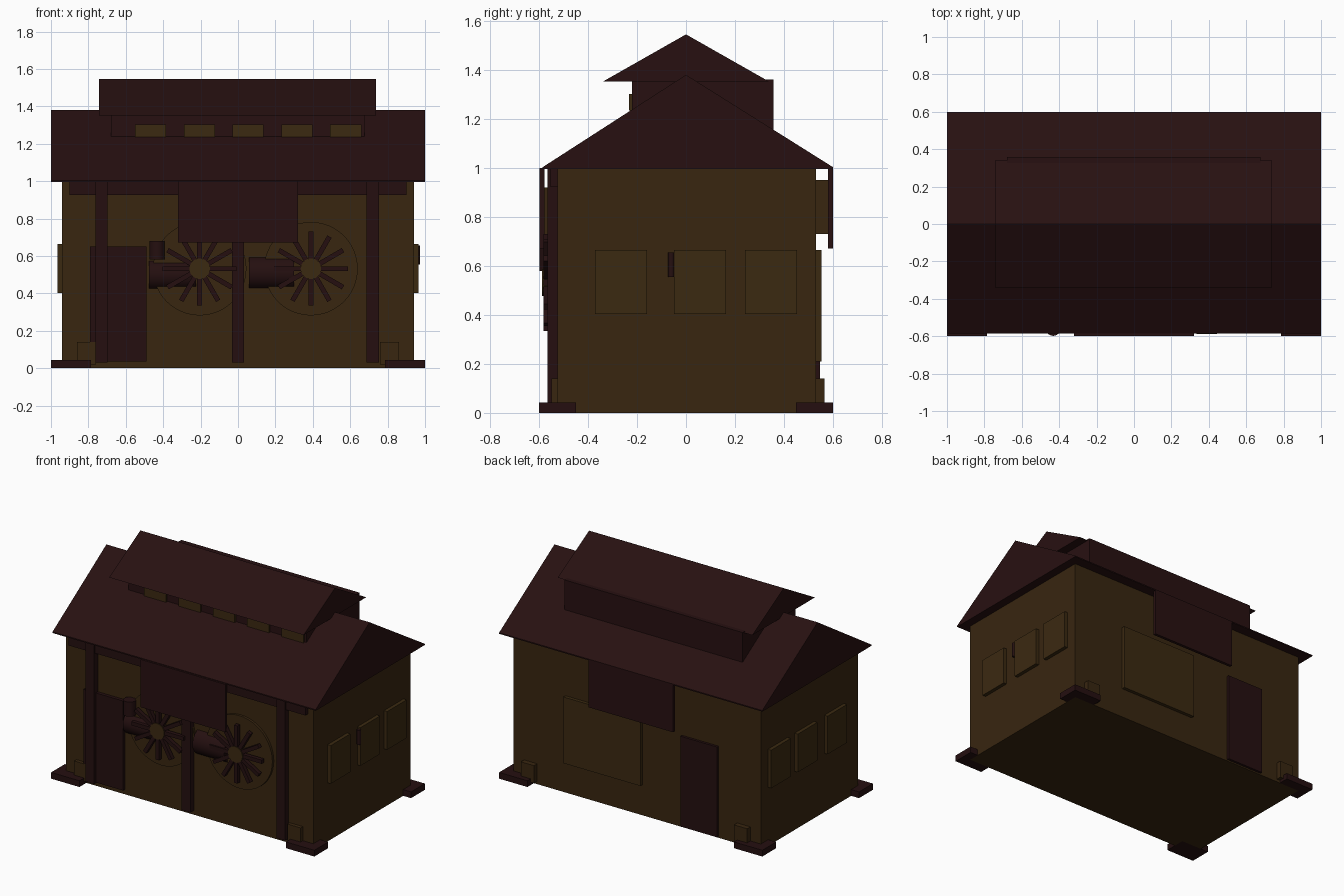
import bpy, bmesh, math
from mathutils import Matrix, Vector

if "Cube" in bpy.data.objects:
    bpy.data.objects.remove(bpy.data.objects["Cube"])


def material(name, rgb):
    m = bpy.data.materials.new(name)
    m.diffuse_color = (*rgb, 1)
    m.use_nodes = True
    m.node_tree.nodes["Principled BSDF"].inputs["Base Color"].default_value = m.diffuse_color
    return m


WALL = material("brown wall", (0.040, 0.0190, 0.0050))
PALE = material("window brown", (0.044, 0.0225, 0.0055))
ROOF = material("dark red roof", (0.0205, 0.0052, 0.0055))
TRIM = material("dark red trim", (0.0180, 0.0048, 0.0050))


def finish(name, bm, mat):
    bmesh.ops.recalc_face_normals(bm, faces=bm.faces[:])
    me = bpy.data.meshes.new(name)
    bm.to_mesh(me)
    bm.free()
    me.materials.append(mat)
    ob = bpy.data.objects.new(name, me)
    bpy.context.collection.objects.link(ob)
    return ob


def add_box(bm, x0, x1, y0, y1, z0, z1, rot=None):
    m = Matrix.Translation(((x0 + x1) / 2, (y0 + y1) / 2, (z0 + z1) / 2)) @ \
        Matrix.Diagonal((x1 - x0, y1 - y0, z1 - z0, 1))
    bmesh.ops.create_cube(bm, size=1, matrix=(rot @ m) if rot else m)


def box(name, mat, *dims):
    bm = bmesh.new()
    add_box(bm, *dims)
    return finish(name, bm, mat)


def extrude_x(name, mat, pts, x0, x1):
    """Extrude a (y, z) profile along x."""
    bm = bmesh.new()
    f = bm.faces.new([bm.verts.new((x0, y, z)) for y, z in pts])
    r = bmesh.ops.extrude_face_region(bm, geom=[f])
    vs = [v for v in r["geom"] if isinstance(v, bmesh.types.BMVert)]
    bmesh.ops.translate(bm, verts=vs, vec=(x1 - x0, 0, 0))
    return finish(name, bm, mat)


def cylinder(name, mat, center, radius, depth, axis, sides=24):
    rot = Vector((0, 0, 1)).rotation_difference(Vector(axis)).to_matrix().to_4x4()
    bm = bmesh.new()
    bmesh.ops.create_cone(bm, cap_ends=True, segments=sides, radius1=radius,
                          radius2=radius, depth=depth,
                          matrix=Matrix.Translation(center) @ rot)
    ob = finish(name, bm, mat)
    for p in ob.data.polygons:
        p.use_smooth = len(p.vertices) == 4
    return ob


# Main hall and roofs
box("hall_walls", WALL, -0.94, 0.94, -0.525, 0.53, 0.0, 1.005)
extrude_x("main_roof", ROOF, [(-0.585, 0.995), (0.6, 0.995), (0.6, 1.003), (0.0, 1.38), (-0.585, 1.003)], -1, 1)
extrude_x("roof_monitor", ROOF, [(-0.22, 1.1), (0.357, 1.1), (0.357, 1.36), (-0.22, 1.36)], -0.68, 0.675)
extrude_x("monitor_roof", ROOF, [(-0.34, 1.352), (0.34, 1.352), (0.0, 1.545)], -0.742, 0.737)
for i in range(5):
    x = -0.468 + i * 0.261
    box("monitor_window", PALE, x - 0.083, x + 0.083, -0.232, -0.215, 1.235, 1.302)

# Corner feet and blocks
for sx in (-1, 1):
    for sy in (-1, 1):
        x0, x1 = sorted((sx * 0.785, sx))
        y0, y1 = sorted((sy * 0.45, sy * 0.6))
        box("corner_foot", TRIM, x0, x1, y0, y1, 0, 0.043)
        x0, x1 = sorted((sx * 0.76, sx * 0.86))
        y0, y1 = (-0.55, -0.5) if sy < 0 else (0.5, 0.565)
        box("corner_block", WALL, x0, x1, y0, y1, 0.02, 0.14)

# Front posts, beam and hanging panels
for x, top in ((-0.73, 1.0), (0.0, 0.8), (0.72, 1.0)):
    box("front_post", TRIM, x - 0.033, x + 0.033, -0.565, -0.52, 0.03, top)
box("front_beam", TRIM, -0.9, 0.9, -0.555, -0.52, 0.925, 1.0)
box("front_panel", ROOF, -0.322, 0.322, -0.598, -0.578, 0.672, 1.0)
box("front_panel_backing", WALL, -0.28, 0.28, -0.578, -0.52, 0.73, 0.92)
box("back_panel", ROOF, -0.322, 0.322, 0.58, 0.6, 0.672, 1.0)
box("back_panel_backing", WALL, -0.28, 0.28, 0.52, 0.58, 0.73, 0.95)

# Doors
box("front_door", TRIM, -0.79, -0.49, -0.548, -0.52, 0.035, 0.65)
box("back_door", TRIM, -0.62, -0.34, 0.52, 0.547, 0.01, 0.63)

# Windows on the back and both ends
box("back_window", PALE, -0.04, 0.545, 0.52, 0.553, 0.21, 0.665)
for s in (-1, 1):
    for y in (-0.265, 0.058, 0.347):
        x0, x1 = sorted((s * 0.93, s * 0.965))
        box("end_window", PALE, x0, x1, y - 0.106, y + 0.106, 0.403, 0.665)
cylinder("end_handle", TRIM, (0.96, -0.06, 0.605), 0.013, 0.1, (0, 0, 1), 12)

# Fan wheels: backing disc, spokes and hub
for x in (-0.205, 0.39):
    z = 0.532
    cylinder("fan_disc", WALL, (x, -0.53, z), 0.25, 0.022, (0, 1, 0), 48)
    bm = bmesh.new()
    for k in range(12):
        rot = Matrix.Translation((x, 0, z)) @ Matrix.Rotation(math.radians(30 * k), 4, 'Y')
        add_box(bm, 0.03, 0.198, -0.582, -0.555, -0.013, 0.013, rot)
    finish("fan_spokes", bm, TRIM)
    cylinder("fan_hub", PALE, (x, -0.56, z), 0.055, 0.055, (0, 1, 0), 24)

# Motor housings and vertical pipe
cylinder("left_motor", TRIM, (-0.35, -0.49, 0.5), 0.082, 0.25, (1, 0, 0))
cylinder("right_motor", TRIM, (0.18, -0.49, 0.51), 0.09, 0.24, (1, 0, 0))
cylinder("motor_pipe", TRIM, (-0.432, -0.558, 0.63), 0.04, 0.1, (0, 0, 1))
